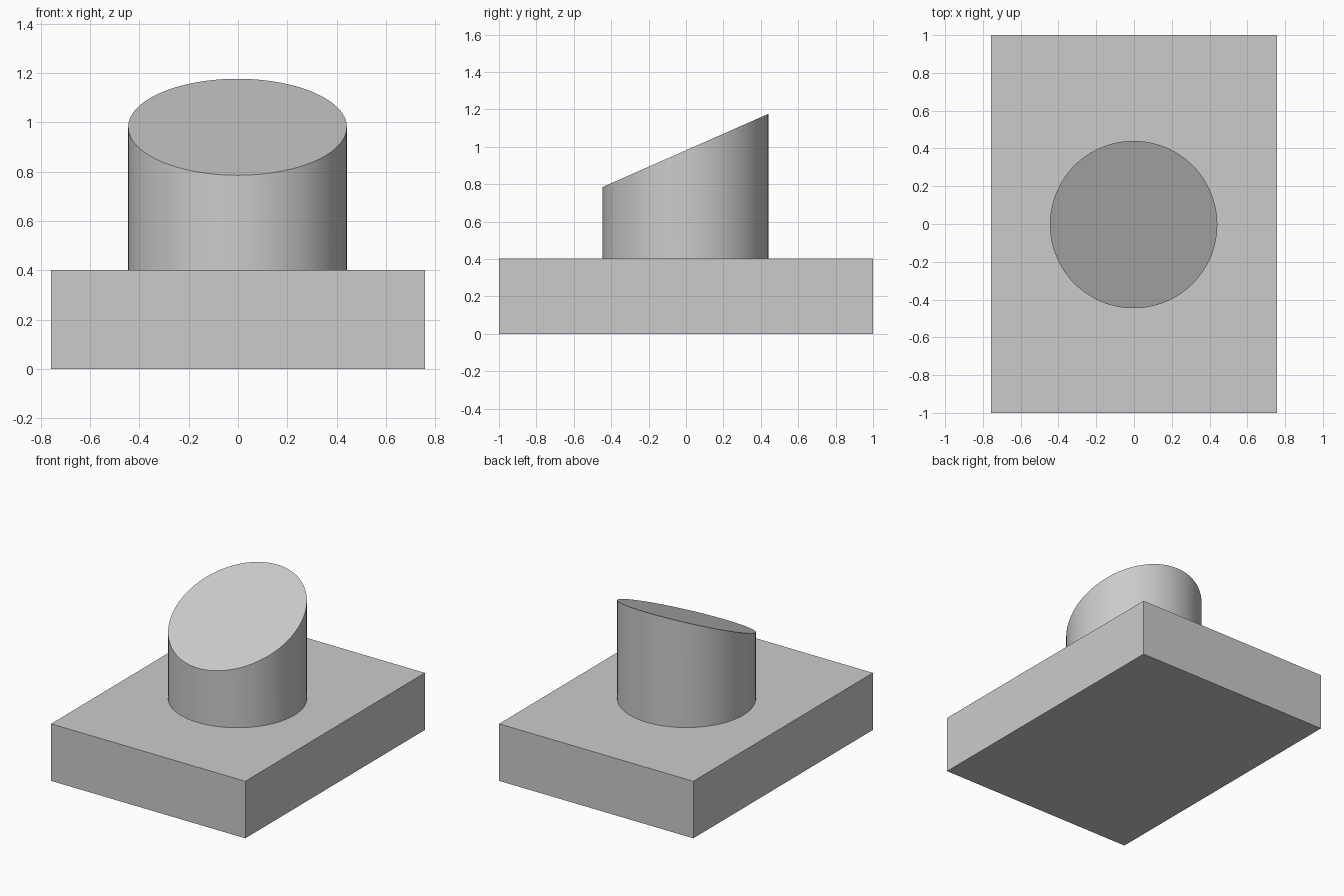
import bpy, bmesh

if "Cube" in bpy.data.objects:
    bpy.data.objects.remove(bpy.data.objects["Cube"])

BASE_W, BASE_D, BASE_H = 1.514, 2.0, 0.402
RADIUS, LOW, HIGH = 0.443, 0.785, 1.176
CX, CY = -0.002, -0.003

# Rectangular base slab
bpy.ops.mesh.primitive_cube_add(size=1, location=(0, 0, BASE_H / 2))
base = bpy.context.object
base.name = base.data.name = "base"
base.scale = (BASE_W, BASE_D, BASE_H)
bpy.ops.object.transform_apply(location=False, rotation=False, scale=True)

# Round post standing on the slab, its top sheared up towards the back
mid = (LOW + HIGH) / 2
height = mid - BASE_H
bpy.ops.mesh.primitive_cylinder_add(vertices=128, radius=RADIUS, depth=height,
                                    location=(CX, CY, BASE_H + height / 2))
post = bpy.context.object
post.name = post.data.name = "slanted_post"
slope = (HIGH - LOW) / (2 * RADIUS)
for v in post.data.vertices:
    if v.co.z > 0:
        v.co.z += slope * v.co.y
post.data.update()
bpy.ops.object.shade_smooth_by_angle()
